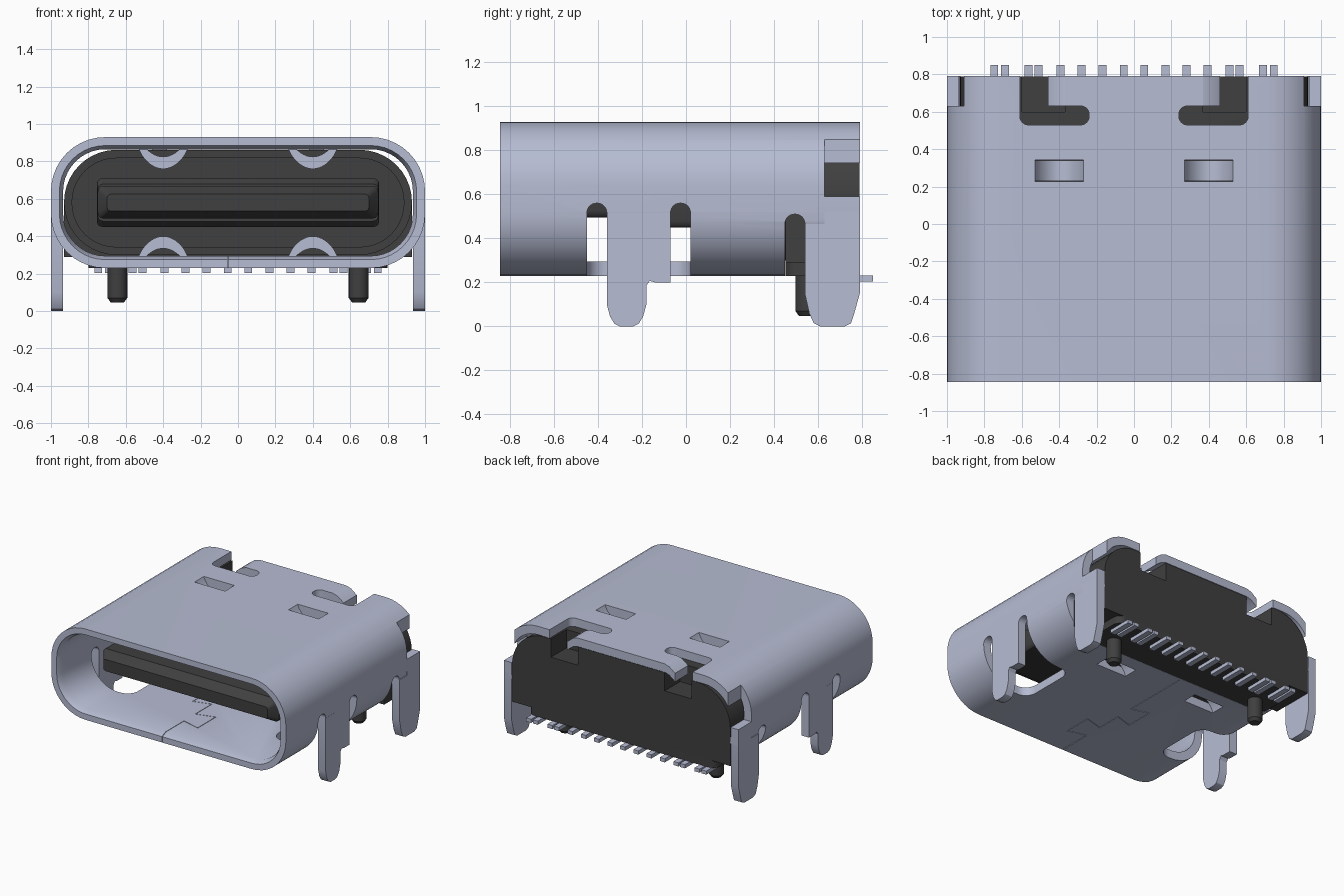
import bpy, bmesh, math
from mathutils import Vector

if "Cube" in bpy.data.objects:
    bpy.data.objects.remove(bpy.data.objects["Cube"])


def material(name, rgb):
    m = bpy.data.materials.new(name)
    m.use_nodes = True
    m.diffuse_color = (*rgb, 1)
    m.node_tree.nodes["Principled BSDF"].inputs["Base Color"].default_value = (*rgb, 1)
    return m


METAL = material("pale steel", (0.47, 0.505, 0.65))
PLASTIC = material("black plastic", (0.05, 0.05, 0.05))


def finish(name, bm, mat):
    bmesh.ops.recalc_face_normals(bm, faces=bm.faces)
    me = bpy.data.meshes.new(name)
    bm.to_mesh(me)
    bm.free()
    ob = bpy.data.objects.new(name, me)
    bpy.context.collection.objects.link(ob)
    me.materials.append(mat)
    shade(ob)
    return ob


def shade(ob):
    bpy.ops.object.select_all(action='DESELECT')
    ob.select_set(True)
    bpy.context.view_layer.objects.active = ob
    bpy.ops.object.shade_smooth_by_angle(angle=math.radians(30))


def place(axis, a, b, t):
    return {'x': (t, a, b), 'y': (a, t, b), 'z': (a, b, t)}[axis]


def loft(name, axis, rings, mat, closed=False):
    """Bridge (points, position) rings; cap the ends, or join last to first."""
    bm = bmesh.new()
    loops = [[bm.verts.new(place(axis, a, b, t)) for a, b in pts] for pts, t in rings]
    n = len(loops[0])
    for k in range(len(loops) if closed else len(loops) - 1):
        p, q = loops[k], loops[(k + 1) % len(loops)]
        for i in range(n):
            j = (i + 1) % n
            bm.faces.new((p[i], p[j], q[j], q[i]))
    if not closed:
        bm.faces.new(loops[0])
        bm.faces.new(loops[-1])
    return finish(name, bm, mat)


def prism(name, axis, pts, lo, hi, mat=METAL):
    return loft(name, axis, [(pts, min(lo, hi)), (pts, max(lo, hi))], mat)


def rrect(a0, a1, b0, b1, r, seg=10):
    """Rounded rectangle outline."""
    a0, a1 = min(a0, a1), max(a0, a1)
    pts = []
    for k, (ca, cb) in enumerate(((a1 - r, b1 - r), (a0 + r, b1 - r), (a0 + r, b0 + r), (a1 - r, b0 + r))):
        for i in range(seg + 1):
            t = math.pi / 2 * (k + i / seg)
            pts.append((ca + r * math.cos(t), cb + r * math.sin(t)))
    return pts


def rect(a0, a1, b0, b1):
    a0, a1 = min(a0, a1), max(a0, a1)
    return [(a0, b0), (a1, b0), (a1, b1), (a0, b1)]


def ribbon(path, width):
    """Outline of constant width around an open path, with mitred corners."""
    p = [Vector(v) for v in path]
    left, right = [], []
    for i, v in enumerate(p):
        d0 = (v - p[max(i - 1, 0)]) if i else p[1] - p[0]
        d1 = (p[i + 1] - v) if i < len(p) - 1 else d0
        n0, n1 = (Vector((-d.y, d.x)).normalized() for d in (d0, d1))
        m = (n0 + n1).normalized()
        m *= width / 2 / m.dot(n0)
        left.append(tuple(v + m))
        right.append(tuple(v - m))
    return left + right[::-1]


def cut(ob, cutter):
    """Subtract the cutter for good and delete it."""
    cutter.hide_render = True
    mod = ob.modifiers.new("cut", 'BOOLEAN')
    mod.operation, mod.solver, mod.object = 'DIFFERENCE', 'EXACT', cutter
    dg = bpy.context.evaluated_depsgraph_get()
    me = bpy.data.meshes.new_from_object(ob.evaluated_get(dg))
    ob.modifiers.clear()
    ob.data = me
    bpy.data.objects.remove(cutter)


# Metal shell: rounded tube with a chamfered mouth
ZC = 0.58
outer = rrect(-1, 1, 0.23, 0.93, 0.29)
inner = rrect(-0.935, 0.935, 0.295, 0.865, 0.225)
mouth = rrect(-0.955, 0.955, 0.275, 0.885, 0.245)
shell = loft("shell", 'y', [(outer, -0.845), (outer, 0.79), (inner, 0.79),
                            (inner, -0.80), (mouth, -0.845)], METAL, closed=True)

# Interlocking seam in the shell floor
seam = [(-0.055, -0.90), (-0.055, -0.58), (0.09, -0.62), (0.09, -0.40), (-0.055, -0.44),
        (-0.055, -0.24), (-0.19, -0.28), (-0.19, -0.06), (-0.055, -0.10), (-0.055, 0.60)]
cut(shell, prism("cutter", 'z', ribbon(seam, 0.004), 0.1, 0.4))

# Rear underside opening
cut(shell, prism("cutter", 'z', rect(-1.2, 1.2, 0.45, 0.9), 0, 0.465))
for s in (1, -1):
    # Side windows the legs are folded out of
    cut(shell, prism("cutter", 'z', rrect(s * 0.6, s * 1.3, -0.45, 0.02, 0.09), 0, 0.515))
    for y, z in ((-0.405, 0.515), (-0.025, 0.515), (0.495, 0.465)):
        cut(shell, prism("cutter", 'x', rrect(y - 0.045, y + 0.045, z - 0.06, z + 0.045, 0.043),
                         s * 0.85, s * 1.1))
    # Rear corner notch
    cut(shell, prism("cutter", 'y', rect(s * 0.91, s * 1.1, 0.59, 1.0), 0.63, 0.9))
    # L-shaped top slots
    cut(shell, prism("cutter", 'z', rrect(s * 0.24, s * 0.61, 0.53, 0.631, 0.045), 0.8, 1.0))
    cut(shell, prism("cutter", 'z', rect(s * 0.37, s * 0.61, 0.585, 0.9), 0.8, 1.0))
    # Spring openings, top and bottom
    for z0, z1 in ((0.8, 1.0), (0.15, 0.36)):
        cut(shell, prism("cutter", 'z', rect(s * 0.27, s * 0.53, 0.228, 0.342), z0, z1))
shade(shell)

# Legs, springs and bent flap edges
front_leg = [(-0.36, 0.515), (-0.36, 0.10), (-0.345, 0.045), (-0.325, 0.012), (-0.30, 0),
             (-0.24, 0), (-0.215, 0.012), (-0.195, 0.045), (-0.18, 0.10), (-0.18, 0.185),
             (-0.165, 0.207), (-0.14, 0.20), (-0.07, 0.20), (-0.07, 0.515)]
rear_leg = [(0.54, 0.465), (0.54, 0.15), (0.56, 0.06), (0.58, 0.015), (0.61, 0),
            (0.72, 0), (0.75, 0.015), (0.765, 0.06), (0.79, 0.15), (0.79, 0.59),
            (0.63, 0.59), (0.63, 0.465)]


def sag(u):
    """Inward bulge of a spring, u from -1 to 1 across its width."""
    return 0.105 * (max(0, 1 - u * u)) ** 0.8


for s, side in ((1, "left"), (-1, "right")):
    prism(side + "_front_leg", 'x', front_leg, s * 0.935, s)
    prism(side + "_rear_leg", 'x', rear_leg, s * 0.935, s)
    us = [i / 8 - 1 for i in range(17)]
    for d, level in ((1, "top"), (-1, "bottom")):
        strip = [(s * 0.4 + 0.13 * u, ZC + d * (0.35 - sag(u))) for u in us]
        strip += [(s * 0.4 + 0.13 * u, ZC + d * (0.285 - sag(u))) for u in reversed(us)]
        prism(f"{side}_{level}_spring", 'y', strip, 0.231, 0.339)
    prism(side + "_flap_edge", 'y', [(s * 0.37, 0.93), (s * 0.41, 0.918), (s * 0.46, 0.88),
                                     (s * 0.46, 0.815), (s * 0.41, 0.853), (s * 0.37, 0.865)],
          0.63, 0.79)

# Plastic body behind the springs
body = prism("body", 'y', rrect(-0.93, 0.93, 0.30, 0.862, 0.28), 0.36, 0.788, PLASTIC)
for s in (1, -1):
    cut(body, prism("cutter", 'y', rect(s * 0.37, s * 0.60, 0.72, 1.0), 0.60, 0.9, PLASTIC))
shade(body)
prism("body_lower_block", 'y', rect(-0.93, 0.93, 0.29, 0.585), 0.452, 0.788, PLASTIC)
prism("body_base", 'z', rrect(-0.80, 0.80, 0.452, 0.788, 0.06), 0.23, 0.30, PLASTIC)
prism("body_front_step", 'y', rrect(-0.89, 0.89, 0.34, 0.82, 0.239), 0.342, 0.37, PLASTIC)

# Tongue with a chamfered tip and a thicker root
loft("tongue", 'y', [(rrect(-0.70, 0.70, 0.535, 0.625, 0.02, 3), -0.64),
                     (rrect(-0.75, 0.75, 0.495, 0.67, 0.03, 3), -0.57),
                     (rrect(-0.75, 0.75, 0.495, 0.67, 0.03, 3), 0.4)], PLASTIC)
loft("tongue_root", 'y', [(rrect(-0.75, 0.75, 0.48, 0.68, 0.03, 3), -0.12),
                          (rrect(-0.755, 0.755, 0.45, 0.71, 0.03, 3), -0.08),
                          (rrect(-0.755, 0.755, 0.45, 0.71, 0.03, 3), 0.4)], PLASTIC)


# Locating pegs
def ring(x, r):
    return [(x + r * math.cos(t * math.pi / 12), 0.55 + r * math.sin(t * math.pi / 12))
            for t in range(24)]


for x, side in ((0.645, "left"), (-0.645, "right")):
    loft(side + "_peg", 'z', [(ring(x, 0.036), 0.047), (ring(x, 0.053), 0.07),
                              (ring(x, 0.053), 0.25)], PLASTIC)

# Solder pins along the back
for i, x in enumerate((0.055, 0.168, 0.28, 0.393, 0.51, 0.565, 0.69, 0.747)):
    for s, side in ((1, "left"), (-1, "right")):
        prism(f"{side}_pin_{i + 1}", 'z', rect(s * x - 0.021, s * x + 0.021, 0.66, 0.85), 0.204, 0.232)
